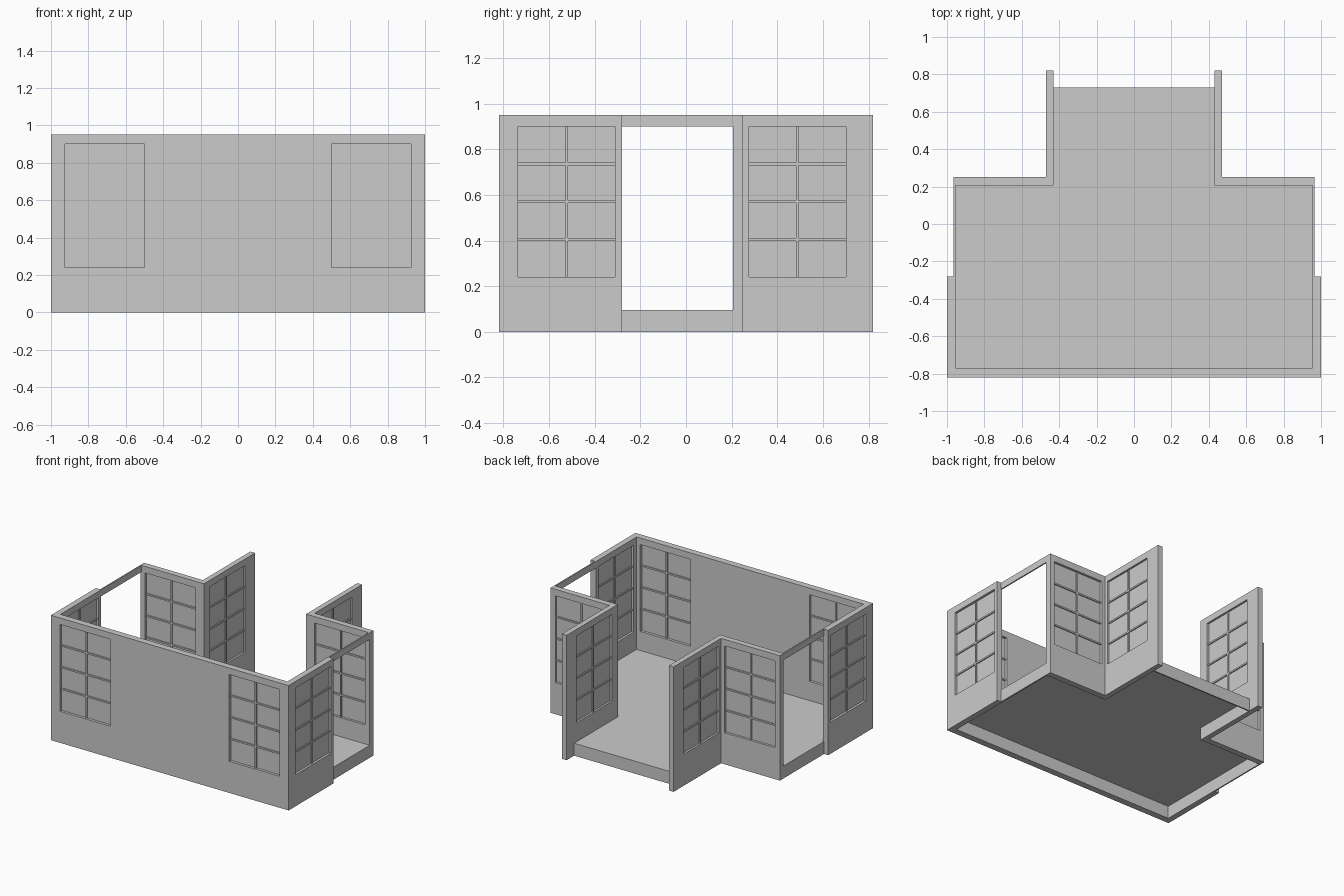
import bpy, bmesh

if "Cube" in bpy.data.objects:
    bpy.data.objects.remove(bpy.data.objects["Cube"])

H = 0.95                      # wall height
FLOOR = 0.095                 # raised floor level
SILL, HEAD = 0.24, 0.90       # window bottom and top


def finish(name, bm, mirror=False):
    bmesh.ops.recalc_face_normals(bm, faces=bm.faces)
    me = bpy.data.meshes.new(name)
    bm.to_mesh(me)
    bm.free()
    ob = bpy.data.objects.new(name, me)
    bpy.context.collection.objects.link(ob)
    if mirror:
        mod = ob.modifiers.new("mirror", 'MIRROR')
        mod.use_mirror_merge = False
    return ob


def add_box(bm, lo, hi):
    vs = bmesh.ops.create_cube(bm, size=1)["verts"]
    for v in vs:
        v.co = [l + (c + 0.5) * (h - l) for l, h, c in zip(lo, hi, v.co)]


def box(name, lo, hi, mirror=False):
    bm = bmesh.new()
    add_box(bm, lo, hi)
    return finish(name, bm, mirror)


def place(along, u, t, z):
    """Wall coordinates (length, thickness, height) to world."""
    return (u, t, z) if along == 'x' else (t, u, z)


def window_wall(name, along, start, end, t0, t1, windows, mirror=False):
    # wall slab with rectangular openings
    us = sorted([start, end] + [u for w in windows for u in w])
    zs = [0, SILL, HEAD, H]
    bm = bmesh.new()
    grid = [[bm.verts.new(place(along, u, t0, z)) for z in zs] for u in us]
    for i in range(len(us) - 1):
        for j in range(3):
            if j == 1 and (us[i], us[i + 1]) in windows:
                continue
            bm.faces.new((grid[i][j], grid[i + 1][j],
                          grid[i + 1][j + 1], grid[i][j + 1]))
    ext = bmesh.ops.extrude_face_region(bm, geom=bm.faces[:], use_keep_orig=True)
    moved = [g for g in ext["geom"] if isinstance(g, bmesh.types.BMVert)]
    bmesh.ops.translate(bm, verts=moved, vec=place(along, 0, t1 - t0, 0))
    finish(name, bm, mirror)

    # recessed panes and glazing bars
    mid = (t0 + t1) / 2
    panes, bars = bmesh.new(), bmesh.new()
    b, d = 0.006, 0.013
    for a, c in windows:
        add_box(panes, place(along, a, mid - 0.005, SILL),
                place(along, c, mid + 0.005, HEAD))
        m = (a + c) / 2
        add_box(bars, place(along, m - b, mid - d, SILL),
                place(along, m + b, mid + d, HEAD))
        for k in (1, 2, 3):
            z = SILL + (HEAD - SILL) * k / 4
            add_box(bars, place(along, a, mid - d, z - b),
                    place(along, c, mid + d, z + b))
    finish(name + "_panes", panes, mirror)
    finish(name + "_bars", bars, mirror)


# Walls
window_wall("front_wall", 'x', -1, 1, -0.82, -0.77,
            [(-0.925, -0.5), (0.5, 0.925)])
window_wall("side_wall", 'y', -0.77, -0.28, 0.955, 1.0,
            [(-0.735, -0.31)], True)
window_wall("back_wall", 'x', 0.43, 0.965, 0.205, 0.25,
            [(0.5, 0.925)], True)
window_wall("wing_wall", 'y', 0.25, 0.82, 0.43, 0.47,
            [(0.275, 0.70)], True)

# Side doorway lintels and thresholds
box("door_lintel", (0.955, -0.28, 0.90), (0.965, 0.205, H), True)
box("door_threshold", (0.955, -0.28, 0), (0.965, 0.205, FLOOR), True)

# Step at the open back
box("back_threshold", (-0.43, 0.72, 0), (0.43, 0.73, FLOOR))

# Raised T-shaped floor sheet
half = [(0.955, -0.77), (0.955, 0.205), (0.43, 0.205), (0.43, 0.72)]
outline = half + [(-x, y) for x, y in reversed(half)]
bm = bmesh.new()
bm.faces.new([bm.verts.new((x, y, FLOOR)) for x, y in outline])
finish("floor", bm)
